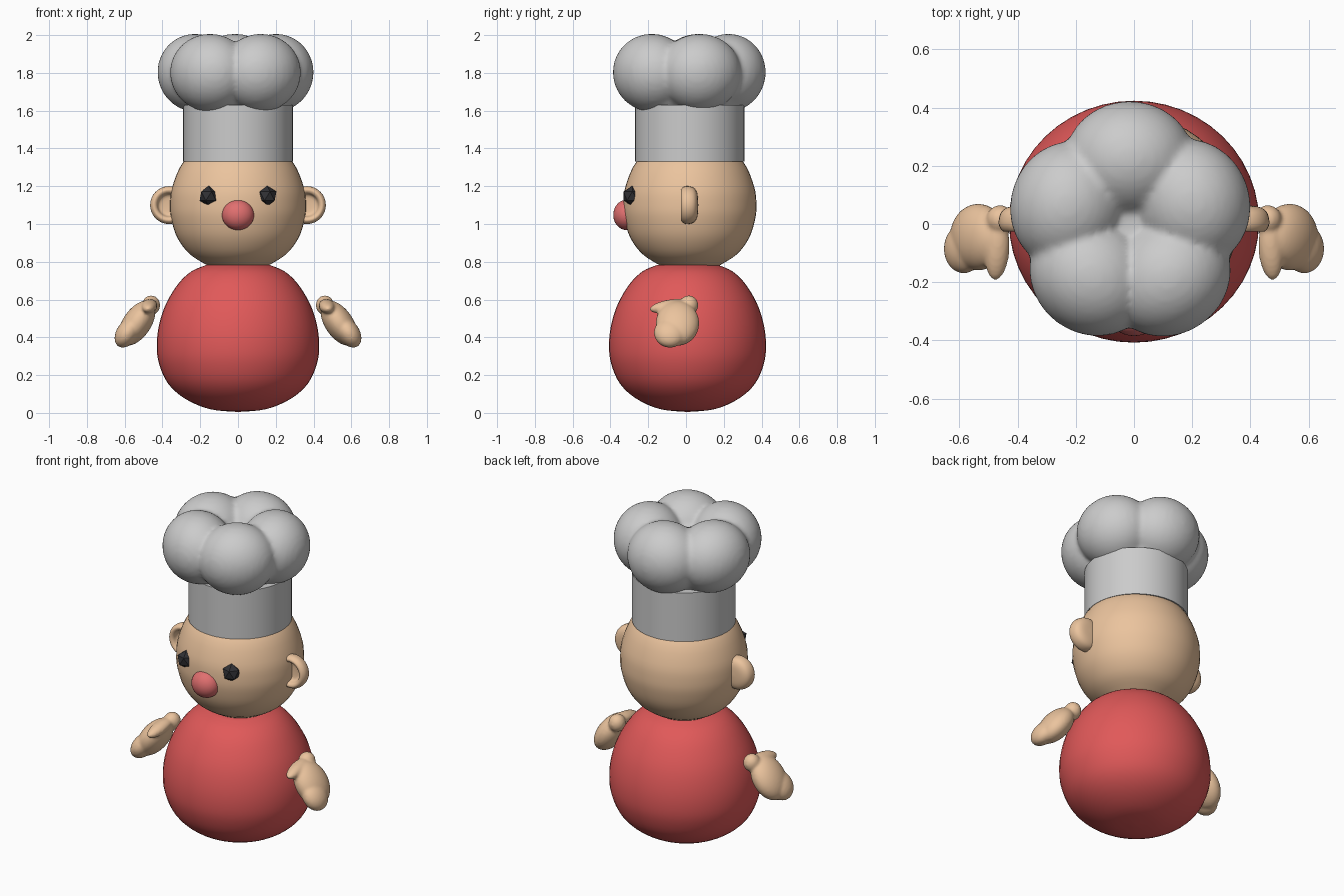
import bpy, bmesh, math
from mathutils import Matrix, Vector

if "Cube" in bpy.data.objects:
    bpy.data.objects.remove(bpy.data.objects["Cube"])


def material(name, rgb):
    m = bpy.data.materials.new(name)
    m.diffuse_color = (*rgb, 1)
    m.use_nodes = True
    m.node_tree.nodes["Principled BSDF"].inputs["Base Color"].default_value = m.diffuse_color
    return m


SKIN = material("skin", (0.83, 0.55, 0.34))
RED = material("red", (0.75, 0.10, 0.10))
PINK = material("nose_pink", (0.75, 0.16, 0.16))
DARK = material("dark", (0.03, 0.03, 0.035))


def finish(name, bm, mat=None, smooth=True):
    bmesh.ops.recalc_face_normals(bm, faces=bm.faces)
    me = bpy.data.meshes.new(name)
    bm.to_mesh(me)
    bm.free()
    ob = bpy.data.objects.new(name, me)
    bpy.context.collection.objects.link(ob)
    if mat:
        me.materials.append(mat)
    for p in me.polygons:
        p.use_smooth = smooth
    return ob


def spline(pts, n=4):
    # Catmull-Rom curve through profile points
    p = [Vector(q) for q in pts]
    p = [p[0]] + p + [p[-1]]
    out = []
    for a, b, c, d in zip(p, p[1:], p[2:], p[3:]):
        for k in range(n):
            t = k / n
            out.append(0.5 * (2 * b + (c - a) * t + (2 * a - 5 * b + 4 * c - d) * t * t
                              + (3 * b - a - 3 * c + d) * t ** 3))
    return out + [p[-1]]


def lathe(name, pts, matrix, mat=None, seg=48):
    bm = bmesh.new()
    vs = [bm.verts.new((max(r, 0), 0, z)) for r, z in pts]
    es = [bm.edges.new(e) for e in zip(vs, vs[1:])]
    bmesh.ops.spin(bm, geom=vs + es, cent=(0, 0, 0), axis=(0, 0, 1),
                   angle=2 * math.pi, steps=seg, use_duplicate=False)
    bmesh.ops.remove_doubles(bm, verts=bm.verts, dist=1e-4)
    bmesh.ops.transform(bm, matrix=matrix, verts=bm.verts)
    return finish(name, bm, mat)


def blob(bm, centre, radii, rot=None):
    m = Matrix.Translation(centre) @ (rot or Matrix()) @ Matrix.Diagonal((*radii, 1))
    bmesh.ops.create_uvsphere(bm, u_segments=32, v_segments=20, radius=1, matrix=m)


def aim(direction):
    return Vector(direction).to_track_quat('Z', 'Y').to_matrix().to_4x4()


def fuse(ob, voxel, smooth):
    # melts overlapping blobs into one soft surface
    r = ob.modifiers.new("fuse", 'REMESH')
    r.mode, r.voxel_size, r.use_smooth_shade = 'VOXEL', voxel, True
    s = ob.modifiers.new("soften", 'SMOOTH')
    s.factor, s.iterations = 0.5, smooth


def place(y, sy=1.0):
    return Matrix.Translation((0, y, 0)) @ Matrix.Diagonal((1, sy, 1, 1))


# body
lathe("body", spline([(0, 0.005), (0.15, 0.02), (0.28, 0.075), (0.37, 0.155), (0.418, 0.26),
                      (0.43, 0.36), (0.417, 0.47), (0.38, 0.58), (0.315, 0.685),
                      (0.245, 0.75), (0.17, 0.782)]) + [Vector((0, 0.782))],
      place(0.008, 0.967), RED)

# head
lathe("head", [Vector((0, 0.78))] + spline([(0.16, 0.78), (0.255, 0.84), (0.32, 0.925), (0.352, 1.02),
      (0.36, 1.1), (0.347, 1.2), (0.288, 1.33), (0.17, 1.42), (0, 1.455)]),
      place(0.02, 0.98), SKIN)

# hat band
band = lathe("hat_band", [(0, 1.33), (0.29, 1.33), (0.29, 1.63), (0, 1.63)], place(0.02))
bpy.context.view_layer.objects.active = band
band.select_set(True)
bpy.ops.object.shade_smooth_by_angle()

# puffy hat top: five leaning lobes around a core
bm = bmesh.new()
blob(bm, (0, 0.01, 1.73), (0.26, 0.26, 0.155))
for deg in (91, 19, -54, -127, 163):
    a = math.radians(deg)
    out = Vector((math.cos(a), math.sin(a), 0))
    rot = Matrix.Rotation(a, 4, 'Z') @ Matrix.Rotation(math.radians(14), 4, 'Y')
    blob(bm, out * 0.222 + Vector((-0.012, 0, 1.8)), (0.2, 0.222, 0.207), rot)
    blob(bm, out * 0.15 + Vector((0, 0.01, 1.69)), (0.16, 0.17, 0.11), rot)
fuse(finish("hat_puff", bm), 0.014, 6)

# nose
bm = bmesh.new()
blob(bm, (0, -0.315, 1.048), (0.085, 0.07, 0.08))
finish("nose", bm, PINK)

for side, s in (("right", 1), ("left", -1)):
    # faceted eyes
    bm = bmesh.new()
    bmesh.ops.create_icosphere(bm, subdivisions=1, radius=0.054,
                               matrix=Matrix.Translation((s * 0.155, -0.284, 1.148)))
    finish("eye_" + side, bm, DARK, False)

    # cupped ears, hollow side facing forward
    ear = Matrix.Translation((s * 0.365, 0.015, 1.1)) @ Matrix.Rotation(math.radians(90), 4, 'X')
    lathe("ear_" + side, spline([(0, 0.0), (0.05, 0.005), (0.066, 0.034), (0.085, 0.04),
                                 (0.1, 0.015), (0.092, -0.025), (0.06, -0.045), (0, -0.05)]),
          ear, SKIN, 32)

    # mitten hands: palm, fingertips, wrist and thumb
    bm = bmesh.new()
    blob(bm, (0.545, -0.045, 0.465), (0.115, 0.076, 0.14), aim((0.55, -0.2, -0.8)))
    bm.clear()
    slant = Matrix.Rotation(math.radians(-34), 4, 'Y')
    blob(bm, (0.535, -0.045, 0.475), (0.075, 0.115, 0.135), slant)
    blob(bm, (0.585, -0.085, 0.425), (0.058, 0.085, 0.088), slant)
    blob(bm, (0.46, 0.015, 0.57), (0.048, 0.05, 0.052))
    blob(bm, (0.47, -0.09, 0.565), (0.042, 0.034, 0.105), aim((0.08, -1, -0.18)))
    bmesh.ops.scale(bm, vec=(s, 1, 1), verts=bm.verts)
    fuse(finish("hand_" + side, bm, SKIN), 0.008, 6)
